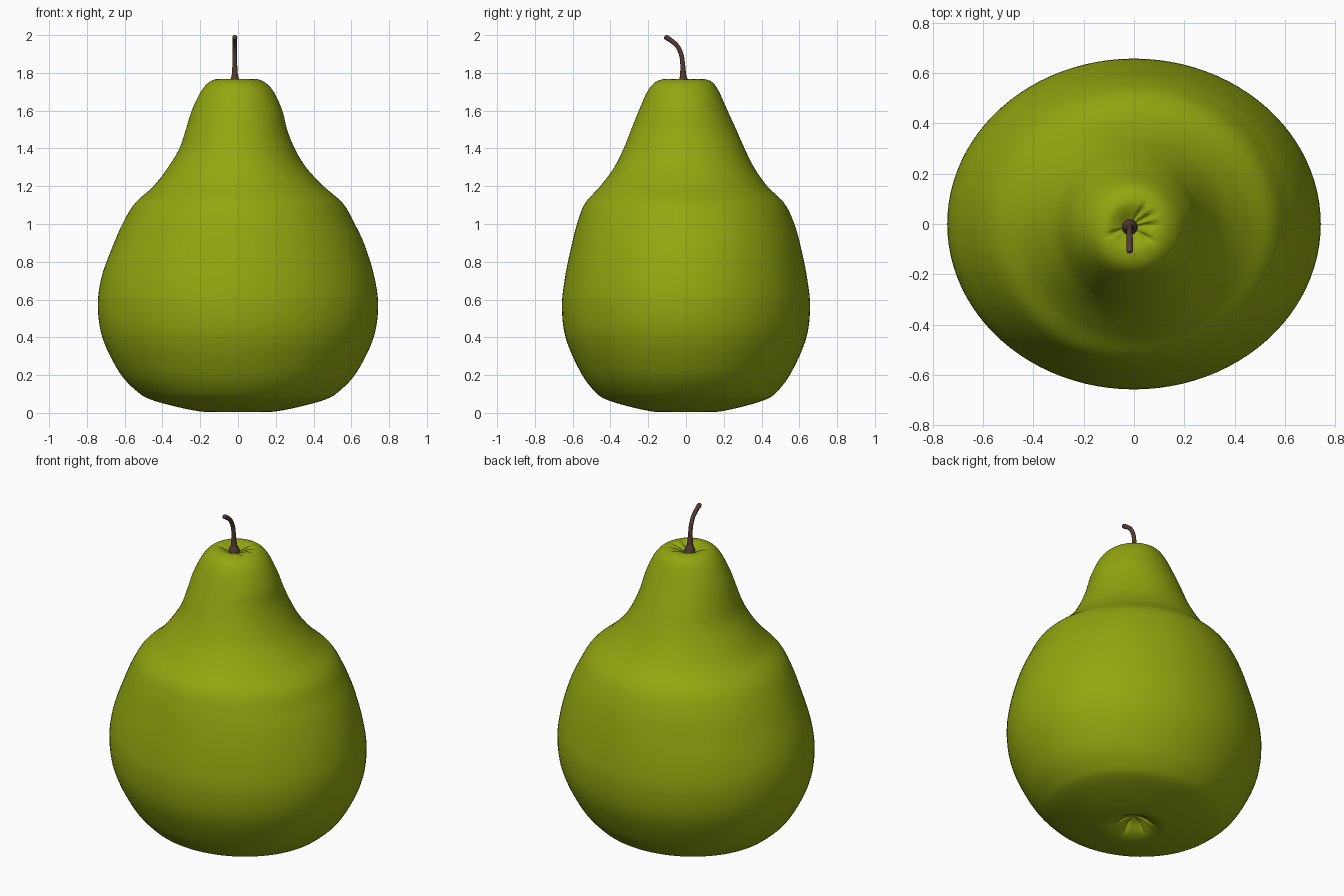
import bpy, bmesh, math
from mathutils import Vector

if "Cube" in bpy.data.objects:
    bpy.data.objects.remove(bpy.data.objects["Cube"])


def material(name, rgb):
    m = bpy.data.materials.new(name)
    m.diffuse_color = (*rgb, 1)
    m.use_nodes = True
    m.node_tree.nodes["Principled BSDF"].inputs["Base Color"].default_value = m.diffuse_color
    return m


def spline(rows, steps):
    """Catmull-Rom interpolation through rows of numbers."""
    pts = [rows[0]] + rows + [rows[-1]]
    out = []
    for i in range(1, len(pts) - 2):
        p = [Vector(q) for q in pts[i - 1:i + 3]]
        for s in range(steps):
            t = s / steps
            out.append(0.5 * (2 * p[1] + (p[2] - p[0]) * t
                              + (2 * p[0] - 5 * p[1] + 4 * p[2] - p[3]) * t * t
                              + (3 * p[1] - p[0] - 3 * p[2] + p[3]) * t ** 3))
    return out + [Vector(rows[-1])]


def loft(name, rings, mat):
    """Skin a list of point rings, closing both ends."""
    bm = bmesh.new()
    loops = [[bm.verts.new(p) for p in r] for r in rings]
    n = len(loops[0])
    for a, b in zip(loops, loops[1:]):
        for i in range(n):
            j = (i + 1) % n
            bm.faces.new((a[i], a[j], b[j], b[i]))
    for ring in (loops[0], loops[-1]):
        c = bm.verts.new(sum((v.co for v in ring), Vector()) / n)
        for i in range(n):
            bm.faces.new((ring[i], ring[(i + 1) % n], c))
    bmesh.ops.recalc_face_normals(bm, faces=bm.faces)
    me = bpy.data.meshes.new(name)
    bm.to_mesh(me)
    bm.free()
    me.materials.append(mat)
    for p in me.polygons:
        p.use_smooth = True
    ob = bpy.data.objects.new(name, me)
    bpy.context.collection.objects.link(ob)
    return ob


green = material("pear green", (0.29, 0.38, 0.005))
brown = material("stem brown", (0.085, 0.045, 0.032))

# Pear body: half width x, half depth y, centre x, centre y, height
profile = [
    (0.012, 0.012, 0, 0, 0.075), (0.05, 0.05, 0, 0, 0.06),
    (0.10, 0.10, 0, 0, 0.025), (0.16, 0.15, 0, 0, 0.007),
    (0.22, 0.20, 0, 0, 0.011), (0.34, 0.31, 0, 0, 0.036),
    (0.46, 0.42, 0, 0, 0.07), (0.53, 0.48, 0, 0, 0.11),
    (0.625, 0.555, 0, 0, 0.21), (0.715, 0.635, 0, 0, 0.39),
    (0.742, 0.657, 0, 0, 0.56), (0.722, 0.64, 0, 0, 0.72),
    (0.665, 0.605, 0.005, 0, 0.89), (0.61, 0.572, 0.003, -0.002, 1.01),
    (0.55, 0.527, 0.005, -0.007, 1.11), (0.45, 0.442, 0.003, -0.012, 1.20),
    (0.365, 0.37, -0.005, -0.01, 1.30), (0.305, 0.32, -0.005, -0.01, 1.40),
    (0.268, 0.278, -0.008, -0.012, 1.50), (0.24, 0.235, -0.005, -0.015, 1.60),
    (0.193, 0.19, -0.004, -0.015, 1.70), (0.148, 0.152, -0.006, -0.012, 1.75),
    (0.10, 0.10, -0.008, -0.01, 1.768), (0.06, 0.06, -0.012, -0.01, 1.757),
    (0.03, 0.03, -0.015, -0.01, 1.74), (0.01, 0.01, -0.015, -0.01, 1.735)]
N = 96
top_creases = [(math.radians(a), 0.014) for a in (5, 32, 60, 200, 325)]
base_creases = [(math.radians(a), 0.016) for a in (20, 75, 140, 200, 260, 320)]
rings = []
for rx, ry, cx, cy, z in spline(profile, 5):
    ring = []
    for i in range(N):
        a = 2 * math.pi * i / N
        dz = 0
        # small radial creases around the stem and blossom dimples
        if rx < 0.2 and (z > 1.7 or z < 0.1):
            top = z > 1
            fade = math.exp(-((rx - 0.065) / 0.035) ** 2)
            for ang, depth in (top_creases if top else base_creases):
                d = (a - ang + math.pi) % (2 * math.pi) - math.pi
                dz += (-1 if top else 1) * depth * fade * math.exp(-(d / 0.13) ** 2)
        ring.append((cx + rx * math.cos(a), cy + ry * math.sin(a), z + dz))
    rings.append(ring)
loft("pear_body", rings, green)

# Stem: y, z, radius along a curve bending to the front
path = spline([(-0.012, 1.72, 0.034), (-0.013, 1.755, 0.028), (-0.015, 1.785, 0.017),
               (-0.018, 1.85, 0.0125), (-0.026, 1.90, 0.012), (-0.048, 1.944, 0.012),
               (-0.08, 1.972, 0.0125), (-0.106, 1.989, 0.013), (-0.113, 1.993, 0.008)], 4)
rings = []
for k, (y, z, r) in enumerate(path):
    d = path[min(k + 1, len(path) - 1)] - path[max(k - 1, 0)]
    t = Vector((0, d.x, d.y)).normalized()
    side = Vector((1, 0, 0))
    up = t.cross(side)
    rings.append([Vector((-0.017, y, z)) + r * (math.cos(b) * side + math.sin(b) * up)
                  for b in (2 * math.pi * i / 20 for i in range(20))])
loft("stem", rings, brown)
